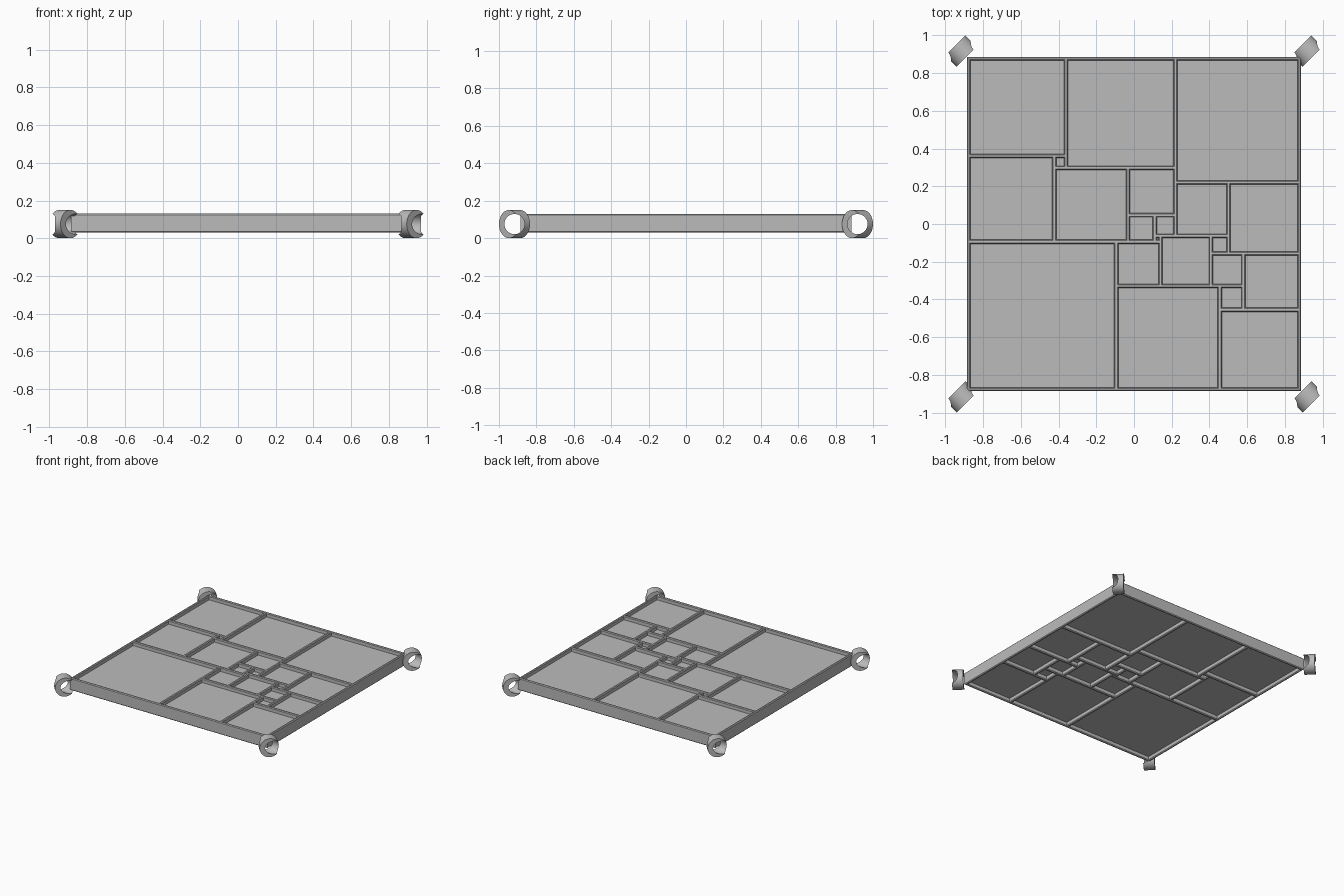
import bpy, bmesh, math
from mathutils import Matrix

cube = bpy.data.objects.get("Cube")
if cube:
    bpy.data.objects.remove(cube)

grey = bpy.data.materials.new("plain_grey")
grey.use_nodes = True
colour = (0.5, 0.5, 0.5, 1)
grey.diffuse_color = colour
grey.node_tree.nodes["Principled BSDF"].inputs["Base Color"].default_value = colour

MID, HALF = 0.08, 0.05      # frame centre height and half thickness
GRID, EDGE = 0.878, 0.886   # half size of the tiling and of the outer wall
PANE = 0.018                # half thickness of the panes


def make_object(name, bm):
    mesh = bpy.data.meshes.new(name)
    bm.to_mesh(mesh)
    bm.free()
    mesh.materials.append(grey)
    obj = bpy.data.objects.new(name, mesh)
    bpy.context.collection.objects.link(obj)
    return obj


def rect_loop(bm, rect, inset, z):
    x0, y0, x1, y1 = rect
    a, b, c, d = x0 + inset, y0 + inset, x1 - inset, y1 - inset
    return [bm.verts.new((x, y, z)) for x, y in ((a, b), (c, b), (c, d), (a, d))]


def skin(bm, rect, steps):
    """Join nested rectangles given as (inset, z) steps; return the loops."""
    loops = [rect_loop(bm, rect, i, z) for i, z in steps]
    for lo, hi in zip(loops, loops[1:]):
        for k in range(4):
            n = (k + 1) % 4
            bm.faces.new((lo[k], lo[n], hi[n], hi[k]))
    return loops


def pack_squares(sizes, side):
    """Fill a square bottom up: each piece goes in the lowest, leftmost gap."""
    sky = [0] * side
    rects = []
    for s in sizes:
        y = min(sky)
        x = sky.index(y)
        sky[x:x + s] = [y + s] * s
        rects.append((x, y, x + s, y + s))
    return rects


SIDE = 112
sizes = [50, 35, 27, 8, 19, 15, 17, 11, 6, 24, 29, 25, 9, 2, 7, 18, 16, 42, 4, 37, 33]
tiles = [[v * 2 * GRID / SIDE - GRID for v in r] for r in pack_squares(sizes, SIDE)]

# Lattice of chamfered bars around the tiles, with the outer wall
bm = bmesh.new()
for rect in tiles:
    skin(bm, rect, [(0, MID + HALF), (0.006, MID + HALF), (0.011, MID + HALF - 0.006),
                    (0.011, MID - HALF + 0.006), (0.006, MID - HALF), (0, MID - HALF)])
outer = (-EDGE, -EDGE, EDGE, EDGE)
lip = EDGE - GRID
skin(bm, outer, [(lip, MID - HALF), (0.006, MID - HALF), (0, MID - HALF + 0.006),
                 (0, MID + HALF - 0.006), (0.006, MID + HALF), (lip, MID + HALF)])
bmesh.ops.remove_doubles(bm, verts=bm.verts, dist=1e-5)
make_object("lattice_frame", bm)

# Flat panes closing every square
bm = bmesh.new()
for rect in tiles:
    low, high = skin(bm, rect, [(0.008, MID - PANE), (0.008, MID + PANE)])
    bm.faces.new(low[::-1])
    bm.faces.new(high)
make_object("square_panes", bm)


def cylinder(name, radius, length, matrix):
    bm = bmesh.new()
    bmesh.ops.create_cone(bm, cap_ends=True, segments=64, radius1=radius,
                          radius2=radius, depth=length, matrix=matrix)
    return make_object(name, bm)


# Corner eyelets: diagonal drums bored sideways
along_x = Matrix.Rotation(math.pi / 2, 4, "Y")
diagonal = Matrix.Rotation(-math.pi / 4, 4, "Z") @ along_x
for side, x in (("right", -0.918), ("left", 0.918)):
    for end, y in (("front", -0.917), ("back", 0.917)):
        place = Matrix.Translation((x, y, 0.075))
        ring = cylinder(f"{end}_{side}_eyelet", 0.075, 0.084, place @ diagonal)
        bore = cylinder(f"{end}_{side}_bore_cutter", 0.054, 0.4, place @ along_x)
        bore.hide_render = True
        bore.hide_set(True)
        cut = ring.modifiers.new("bore", "BOOLEAN")
        cut.operation = "DIFFERENCE"
        cut.solver = "EXACT"
        cut.object = bore
        bpy.context.view_layer.objects.active = ring
        bpy.ops.object.select_all(action="DESELECT")
        ring.select_set(True)
        bpy.ops.object.modifier_apply(modifier=cut.name)
        bpy.data.objects.remove(bore)
        bpy.ops.object.shade_smooth_by_angle(angle=math.radians(30))
